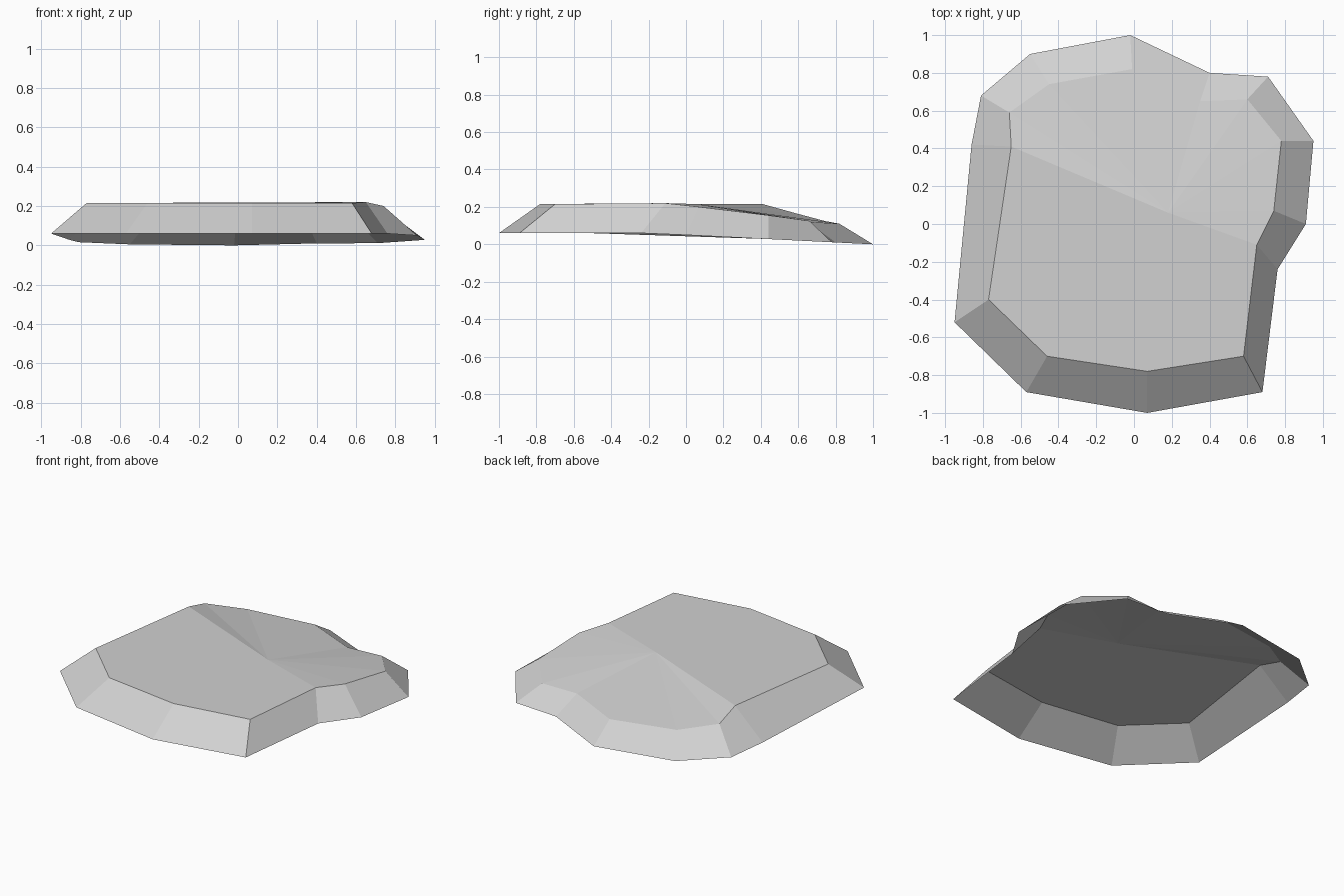
import bpy
import bmesh

# Remove the default cube only
default_cube = bpy.data.objects.get("Cube")
if default_cube:
    bpy.data.objects.remove(default_cube, do_unlink=True)


def make_material(name, color):
    material = bpy.data.materials.new(name)
    material.use_nodes = True
    material.diffuse_color = color
    material.node_tree.nodes["Principled BSDF"].inputs["Base Color"].default_value = color
    return material


def ground_height(y):
    # The rim lies level at the front and dips gently towards the back
    return 0.06 * min(1.0, (1.0 - y) / 1.2)


# Outline of the slab, clockwise from the back: rim x, y, then top x, y, z
outline = [
    (-0.02, 1.0, -0.01, 0.82, 0.11),
    (0.4, 0.8, 0.35, 0.65, 0.12),
    (0.71, 0.78, 0.6, 0.66, 0.125),
    (0.95, 0.44, 0.78, 0.44, 0.155),
    (0.91, 0.0, 0.74, 0.07, 0.2),
    (0.76, -0.24, 0.65, -0.11, 0.22),
    (0.68, -0.89, 0.58, -0.7, 0.215),
    (0.07, -1.0, 0.07, -0.78, 0.215),
    (-0.57, -0.89, -0.46, -0.7, 0.215),
    (-0.95, -0.52, -0.77, -0.4, 0.215),
    (-0.86, 0.42, -0.65, 0.41, 0.215),
    (-0.81, 0.68, -0.66, 0.59, 0.165),
    (-0.55, 0.9, -0.45, 0.74, 0.125),
]
fold_start, fold_end = 5, 10

bm = bmesh.new()
rim = [bm.verts.new((x, y, ground_height(y))) for x, y, *_ in outline]
top = [bm.verts.new(row[2:]) for row in outline]
fold_middle = bm.verts.new((0.18, 0.06, 0.215))
count = len(outline)

# Sloping sides, left open underneath
for i in range(count):
    j = (i + 1) % count
    bm.faces.new((rim[j], rim[i], top[i], top[j]))

# Level front part of the top
bm.faces.new([fold_middle] + top[fold_start:fold_end + 1][::-1])

# Falling back part of the top, fanned out from the fold
for i in range(fold_end, fold_start + count):
    bm.faces.new((fold_middle, top[(i + 1) % count], top[i % count]))

# Make every face look outwards, away from the open underside
bm.normal_update()
for face in bm.faces:
    if face.normal.z < 0:
        face.normal_flip()

mesh = bpy.data.meshes.new("rock_slab")
bm.to_mesh(mesh)
bm.free()
mesh.materials.append(make_material("light grey stone", (0.64, 0.64, 0.64, 1.0)))
rock_slab = bpy.data.objects.new("rock_slab", mesh)
bpy.context.collection.objects.link(rock_slab)
